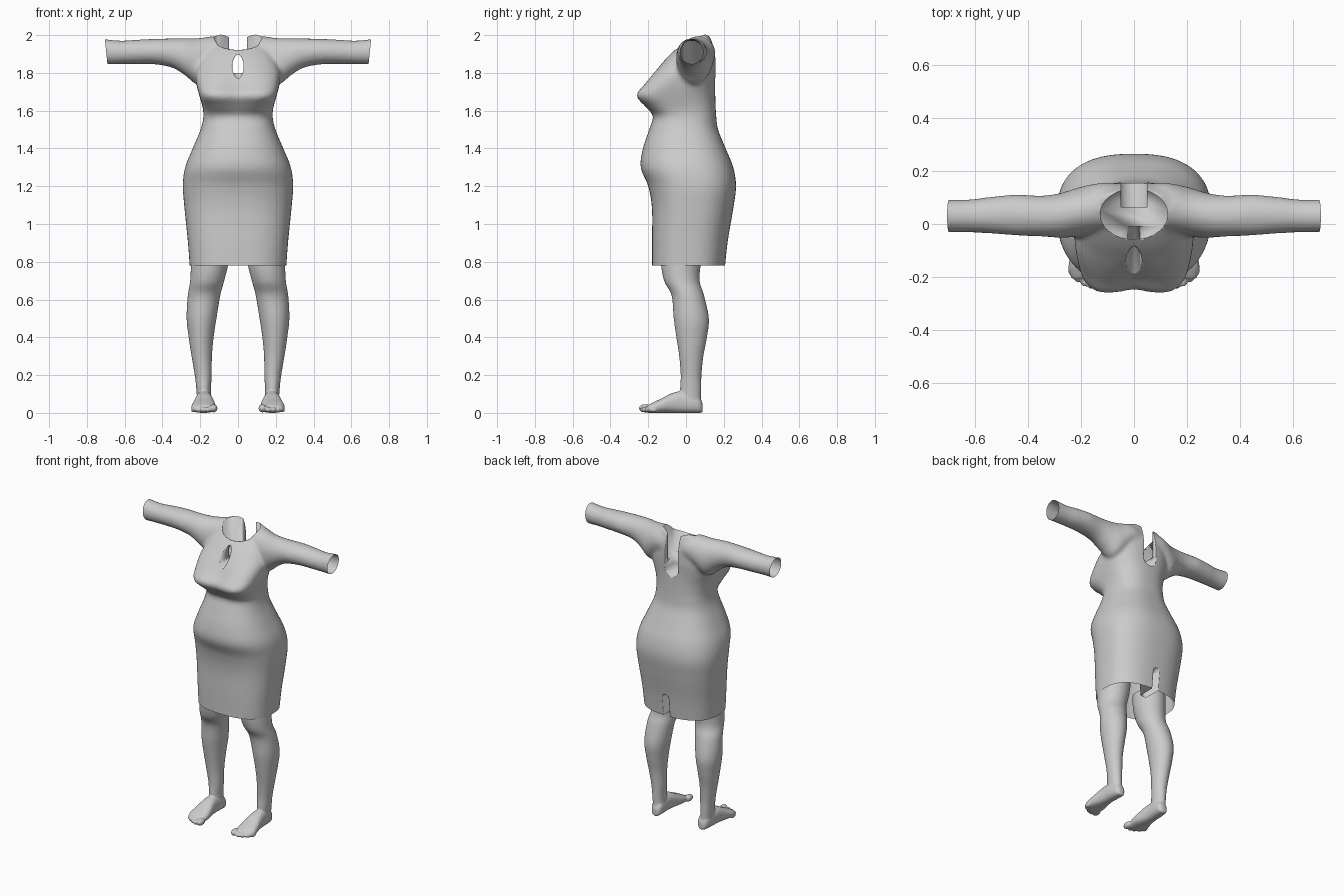
import bpy, bmesh
from math import sin, cos, pi, exp, copysign
from mathutils import Vector, Matrix

cube = bpy.data.objects.get("Cube")
if cube:
    bpy.data.objects.remove(cube, do_unlink=True)


def material(name, value):
    mat = bpy.data.materials.new(name)
    mat.use_nodes = True
    colour = (value, value, value, 1)
    mat.diffuse_color = colour
    mat.node_tree.nodes["Principled BSDF"].inputs["Base Color"].default_value = colour
    return mat


grey = material("soft grey", .6)
opening = material("opening helper", .1)


def refine(rows, steps=6):
    """Smooth curve through the given section rows."""
    out = []
    last = len(rows) - 1
    for i in range(last):
        span = rows[max(i - 1, 0)], rows[i], rows[i + 1], rows[min(i + 2, last)]
        for k in range(steps):
            t = k / steps
            out.append([b + t / 2 * (c - a + t * (2 * a - 5 * b + 4 * c - d
                        + t * (3 * (b - c) + d - a))) for a, b, c, d in zip(*span)])
    return out + [rows[last]]


def loft(bm, rows, point, sides=48):
    """Closed skin over the sections; point(row, angle) gives the outline."""
    rings = [[bm.verts.new(point(row, 2 * pi * k / sides)) for k in range(sides)]
             for row in rows]
    for a, b in zip(rings, rings[1:]):
        for k in range(sides):
            n = (k + 1) % sides
            bm.faces.new((a[k], a[n], b[n], b[k]))
    bm.faces.new(rings[0])
    bm.faces.new(rings[-1])


def make_object(name, bm, *mats):
    bmesh.ops.recalc_face_normals(bm, faces=bm.faces[:])
    mesh = bpy.data.meshes.new(name)
    bm.to_mesh(mesh)
    bm.free()
    for mat in mats:
        mesh.materials.append(mat)
    obj = bpy.data.objects.new(name, mesh)
    bpy.context.scene.collection.objects.link(obj)
    return obj


def bake(obj, *mats):
    """Replace the mesh by its modified result."""
    bpy.context.view_layer.update()
    graph = bpy.context.evaluated_depsgraph_get()
    mesh = bpy.data.meshes.new_from_object(obj.evaluated_get(graph))
    obj.modifiers.clear()
    obj.data = mesh
    mesh.materials.clear()
    for mat in mats:
        mesh.materials.append(mat)


def fuse(obj, voxel, rounds):
    remesh = obj.modifiers.new("fuse", 'REMESH')
    remesh.mode = 'VOXEL'
    remesh.voxel_size = voxel
    soften = obj.modifiers.new("soften", 'SMOOTH')
    soften.factor = .5
    soften.iterations = rounds


def trim(bm, co, normal):
    """Cut off everything beyond a plane and leave the end open."""
    bmesh.ops.bisect_plane(bm, geom=bm.verts[:] + bm.edges[:] + bm.faces[:],
                           plane_co=co, plane_no=normal, clear_outer=True)


def power(v, n):
    return copysign(abs(v) ** (2 / n), v)


# Dress torso: height, half width, front, back, front squareness, centre dip
TORSO = [
    (.7, .25, -.18, .2, 2.6, 0), (.9, .265, -.18, .22, 2.6, 0),
    (1.08, .283, -.18, .25, 2.5, 0), (1.2, .292, -.2, .265, 2.4, 0),
    (1.3, .28, -.24, .25, 2.3, 0), (1.4, .24, -.228, .21, 2.3, 0),
    (1.5, .198, -.195, .17, 2.4, 0), (1.57, .183, -.175, .16, 2.6, 0),
    (1.62, .188, -.22, .157, 3, .01), (1.68, .205, -.268, .155, 4, .02),
    (1.74, .22, -.225, .155, 3.5, .02), (1.8, .225, -.175, .158, 3, .01),
    (1.85, .21, -.128, .158, 2.8, 0), (1.9, .19, -.082, .155, 2.6, 0),
    (1.95, .17, -.022, .143, 2.4, 0), (1.985, .14, .04, .13, 2.2, 0),
    (2.005, .1, .08, .115, 2, 0)]


def torso_point(row, a):
    z, half, front, back, square, dip = row
    n = square if sin(a) < 0 else 2.5
    x = half * power(cos(a), n)
    y = (front + back) / 2 + (back - front) / 2 * power(sin(a), n)
    if sin(a) < 0:
        y += dip * exp(-(x / .07) ** 2)
    return Vector((x, y, z))


# Sleeve: distance out, centre y, centre z, radius y, radius z
SLEEVE = [
    (0, .06, 1.9, .085, .085), (.12, .065, 1.905, .09, .089),
    (.21, .045, 1.862, .092, .122), (.28, .032, 1.885, .084, .098),
    (.35, .03, 1.905, .077, .077), (.45, .034, 1.913, .077, .067),
    (.55, .033, 1.911, .068, .064), (.63, .03, 1.909, .062, .062),
    (.76, .03, 1.914, .063, .072)]

bm = bmesh.new()
loft(bm, refine(TORSO), torso_point, 72)
for side in (1, -1):
    loft(bm, refine(SLEEVE), lambda r, a: Vector(
        (side * r[0], r[1] + r[3] * cos(a), r[2] + r[4] * sin(a))))
dress = make_object("dress", bm, grey)
fuse(dress, .011, 8)
bake(dress, grey, opening)


# Openings in the dress
def cutter(name, outline, place, low, high):
    bm = bmesh.new()
    loft(bm, [low, high], lambda depth, a: Vector(place(outline(a), depth)), 40)
    obj = make_object(name, bm, grey, opening)
    for face in obj.data.polygons:
        face.material_index = 1
    obj.hide_render = True
    cut = dress.modifiers.new(name, 'BOOLEAN')
    cut.operation = 'DIFFERENCE'
    cut.solver = 'EXACT'
    cut.object = obj
    return obj


def slot(half, tip, far):
    """Outline with a round end at tip and a straight end at far."""
    turn = copysign(1, tip - far)

    def outline(a):
        if sin(a) >= -1e-6:
            return half * cos(a), tip + turn * half * (sin(a) - 1)
        return half * power(cos(a), 20), far + (tip - turn * half - far) * (1 + sin(a))
    return outline


def level(p, depth):
    return p[0], p[1], depth


def upright(p, depth):
    return p[0], depth, p[1]


cutters = [
    cutter("neck_cutter", lambda a: (.127 * cos(a), .037 + .095 * sin(a)),
           level, 1.8, 2.2),
    cutter("keyhole_cutter", lambda a: (.03 * cos(a) * abs(cos(a)) ** .3, 1.834 + .064 * sin(a)),
           upright, -.5, -.01),
    cutter("back_cutter", slot(.049, 1.71, 2.2), upright, .065, .4),
    cutter("slit_cutter", slot(.024, .93, .6), upright, .09, .5)]
bake(dress, grey, opening)
for obj in cutters:
    bpy.data.objects.remove(obj, do_unlink=True)

# Drop the cut walls, then open hem and sleeve ends
bm = bmesh.new()
bm.from_mesh(dress.data)
walls = [f for f in bm.faces if f.material_index == 1]
bmesh.ops.delete(bm, geom=walls, context='FACES')
trim(bm, (0, 0, .78), (0, 0, -1))
for side in (1, -1):
    trim(bm, (side * .698, 0, 1.913), (side, 0, -.1))
bm.to_mesh(dress.data)
bm.free()
dress.data.materials.pop(index=1)
bpy.data.materials.remove(opening)
dress.data.shade_smooth()

# Leg: height, centre x, centre y, radius x, radius y
LEG = [
    (.94, .14, -.02, .105, .11), (.8, .149, -.027, .1, .106),
    (.7, .163, -.022, .09, .094), (.62, .18, .01, .086, .086),
    (.5, .193, .028, .079, .093), (.4, .195, .03, .066, .081),
    (.3, .192, .028, .054, .064), (.2, .184, .027, .045, .055),
    (.13, .182, .025, .039, .056), (.06, .178, .025, .038, .055)]
# Foot: y, centre x, half height, half width
FOOT = [
    (.088, .175, .025, .018), (.07, .175, .042, .035), (.03, .178, .05, .041),
    (-.03, .18, .057, .044), (-.08, .18, .051, .051), (-.13, .181, .038, .061),
    (-.17, .183, .029, .064), (-.205, .18, .02, .055)]
# Toes: x, y, size
TOES = [(.13, -.215, .022), (.161, -.222, .015), (.187, -.213, .015),
        (.212, -.197, .015), (.234, -.172, .015)]

bm = bmesh.new()
loft(bm, refine(LEG), lambda r, a: Vector(
    (r[1] + r[3] * cos(a), r[2] + r[4] * sin(a), r[0])))
loft(bm, refine(FOOT), lambda r, a: Vector(
    (r[1] + r[3] * power(cos(a), 2.4), r[0], r[2] * (1 + power(sin(a), 2.4)))))
for x, y, size in TOES:
    bmesh.ops.create_uvsphere(
        bm, u_segments=20, v_segments=12, radius=size,
        matrix=Matrix.Translation((x, y, size + .002)) @ Matrix.Diagonal((1, 1.6, 1, 1)))
legs = make_object("legs", bm, grey)
fuse(legs, .006, 4)
bake(legs, grey)
bm = bmesh.new()
bm.from_mesh(legs.data)
trim(bm, (0, 0, .88), (0, 0, 1))
bm.to_mesh(legs.data)
bm.free()
legs.data.shade_smooth()
mirror = legs.modifiers.new("mirror", 'MIRROR')
mirror.use_mirror_merge = False
